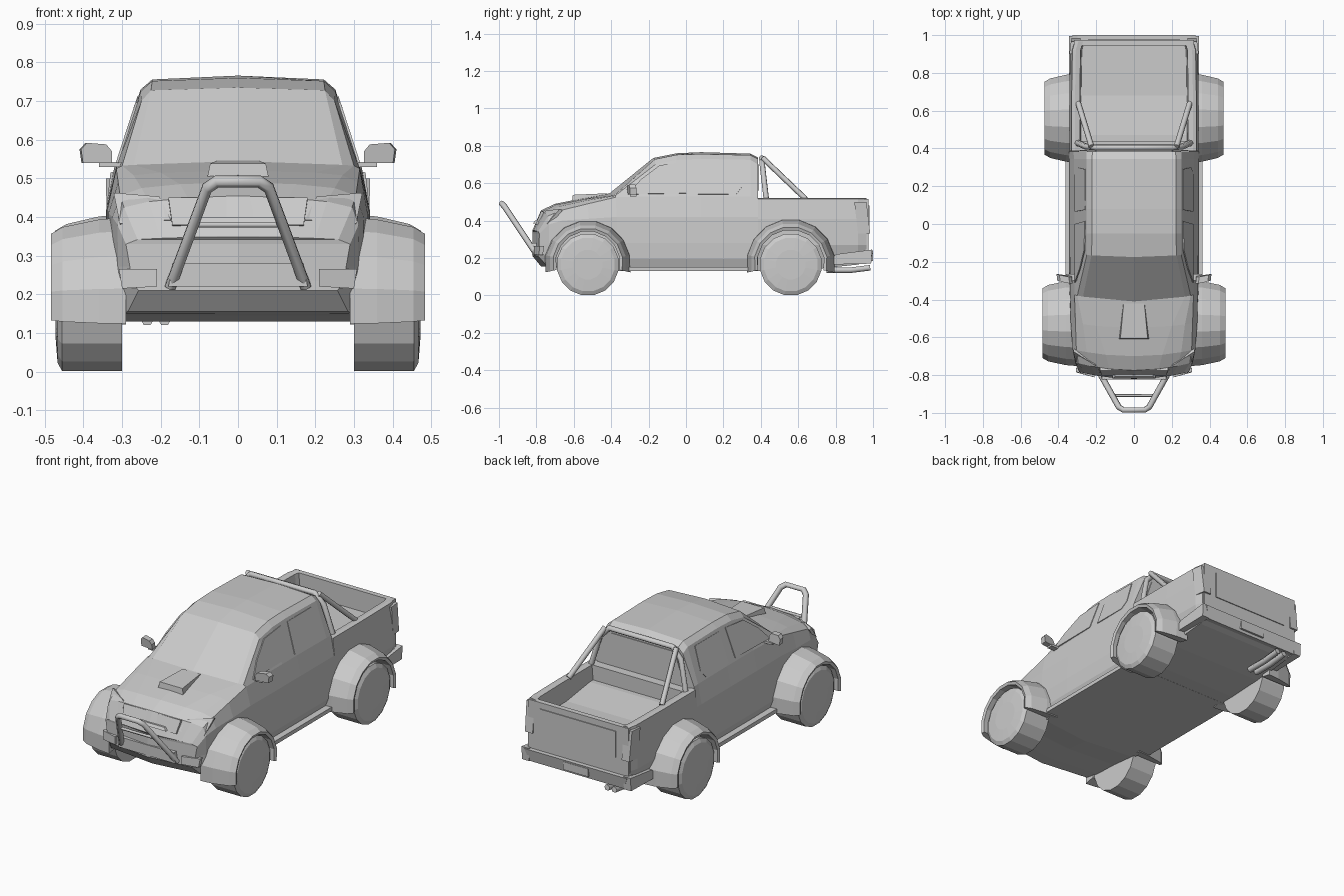
import bpy, bmesh
from math import sin, cos, pi, radians
from mathutils import Vector


def make(name, verts, faces):
    bm = bmesh.new()
    vs = [bm.verts.new(v) for v in verts]
    for f in faces:
        bm.faces.new([vs[i] for i in f])
    bmesh.ops.remove_doubles(bm, verts=bm.verts, dist=0.0005)
    bmesh.ops.recalc_face_normals(bm, faces=bm.faces)
    me = bpy.data.meshes.new(name)
    bm.to_mesh(me)
    bm.free()
    ob = bpy.data.objects.new(name, me)
    bpy.context.collection.objects.link(ob)
    return ob


def loft(name, rings, caps=True):
    n = len(rings[0])
    verts = [p for r in rings for p in r]
    faces = [(k*n+i, k*n+(i+1) % n, (k+1)*n+(i+1) % n, (k+1)*n+i)
             for k in range(len(rings)-1) for i in range(n)]
    if caps:
        faces += [tuple(range(n)), tuple(range((len(rings)-1)*n, len(rings)*n))]
    return make(name, verts, faces)


def mirrored(half):
    return half + [(-x, y, z) for x, y, z in reversed(half[1:-1])]


def plate(name, pts, offset, mirror=False):
    o = Vector(offset)
    for s in ((1, -1) if mirror else (1,)):
        a = [(p[0]*s, p[1], p[2]) for p in pts]
        b = [((p[0]+o.x)*s, p[1]+o.y, p[2]+o.z) for p in pts]
        loft(name, [a, b])


def box(name, x, y, z, mirror=False):
    pts = [(x[0], y[0], z[0]), (x[1], y[0], z[0]), (x[1], y[1], z[0]), (x[0], y[1], z[0])]
    plate(name, pts, (0, 0, z[1]-z[0]), mirror)


def tube(name, pts, r):
    cu = bpy.data.curves.new(name, 'CURVE')
    cu.dimensions = '3D'
    cu.bevel_depth, cu.bevel_resolution, cu.use_fill_caps = r, 1, True
    sp = cu.splines.new('POLY')
    sp.points.add(len(pts)-1)
    for q, p in zip(sp.points, pts):
        q.co = (*p, 1)
    bpy.context.collection.objects.link(bpy.data.objects.new(name, cu))


# Nose and cab: y, bend, bottom z, lower width, then shoulder, belt, roof side, roof edge (x, z), centre z
stations = [
    (-.82, .05, .21, .28, .29, .33, .26, .342, .20, .345, .11, .348, .35),
    (-.775, .05, .155, .31, .312, .38, .295, .425, .23, .44, .13, .45, .455),
    (-.70, .04, .15, .325, .325, .40, .305, .455, .25, .475, .15, .485, .49),
    (-.55, .03, .145, .335, .335, .41, .31, .49, .27, .508, .20, .515, .52),
    (-.41, .04, .13, .342, .338, .42, .315, .525, .30, .533, .27, .535, .545),
    (-.175, .02, .13, .345, .34, .42, .315, .53, .25, .70, .225, .728, .735),
    (-.05, 0, .13, .345, .34, .42, .315, .53, .252, .725, .222, .752, .76),
    (.08, 0, .13, .345, .34, .42, .315, .53, .252, .73, .222, .756, .766),
    (.345, 0, .13, .345, .34, .42, .318, .53, .252, .725, .222, .75, .758),
    (.385, 0, .13, .345, .34, .42, .32, .53, .25, .70, .22, .73, .737),
]


def section(s, flat=False):
    y, bend, zb, w, x4, z4, x5, z5, x6, z6, x7, z7, zc = s
    half = [(0, zb), (w*.92, zb), (w*.99, zb+(z4-zb)*.22), (w, zb+(z4-zb)*.52),
            (x4, z4), (x5, z5), (x6, z6), (x7, z7), (0, zc)]
    if flat:
        return mirrored([(0, y, z) for x, z in half])
    return mirrored([(x, y+bend*(x/.34)**2, z) for x, z in half])


loft("cab_body", [section(stations[0], True)] + [section(s) for s in stations]
     + [section(stations[-1], True)], caps=False)

# Open cargo bed
bed = []
for y, zb, floor, w in ((.386, .13, .43, .342), (.47, .13, .43, .342), (.68, .14, .40, .342),
                        (.92, .165, .40, .338), (.965, .18, .40, .325)):
    bed.append(mirrored([(0, y, zb), (w*.9, y, zb), (w, y, .27), (w, y, .41), (w-.012, y, .515),
                         (w-.03, y, .52), (w-.055, y, .515), (w-.062, y, floor), (0, y, floor)]))
loft("cargo_bed", bed)
box("bed_front_wall", (-.29, .29), (.39, .44), (.40, .515))
plate("tailgate", [(-.318, .945, .2), (.318, .945, .2), (.318, .945, .515), (-.318, .945, .515)], (0, .03, 0))
plate("tailgate_panel", [(-.24, .97, .33), (.24, .97, .33), (.24, .97, .48), (-.24, .97, .48)], (0, .01, 0))
plate("tail_light", [(.29, .92, .33), (.338, .92, .33), (.342, .90, .50), (.29, .90, .50)],
      (-.008, .065, 0), True)

# Rear bumper
bump = [(.26, .80, .17), (.335, .78, .17), (.345, .80, .235), (.34, .965, .245), (.325, .995, .245)]
loft("rear_bumper", [[(x*s, y, z) for x, y, z in
                      ((.30, .93, .18), (.30, .985, .17), (.325, 1.0, .24), (.325, .94, .24))] for s in (-1, 1)])
plate("bumper_end", [(.30, .76, .165), (.30, .99, .17), (.30, .995, .245), (.30, .80, .22)], (.045, 0, 0), True)
box("rear_plate", (-.08, .08), (.985, 1.0), (.185, .23))
for x in (-.19, -.235):
    tube("exhaust_pipe", [(x, .75, .135), (x, .88, .135), (x, .985, .148)], .017)

# Wheels
for y in (-.525, .56):
    for s in (-1, 1):
        rings = [[(s*x, y+r*cos(pi*i/8+pi/16), .165+r*sin(pi*i/8+pi/16)) for i in range(16)]
                 for x, r in ((.30, .167), (.455, .167), (.467, .145), (.472, .08))]
        loft("wheel", rings)

# Wheel arch flares
for y, grow, wide in ((-.525, 0, .484), (.56, .008, .474)):
    for s in (-1, 1):
        rings = []
        for k in range(10):
            a = radians(-12 + k*204/9)
            rings.append([(s*x, y+(r+grow)*cos(a), .172+(r+grow)*sin(a)) for x, r in
                          ((.29, .232), (.36, .226), (wide-.03, .206), (wide, .188), (wide-.006, .172), (.29, .172))])
        loft("wheel_arch", rings)

# Running boards
box("running_board", (.29, .362), (-.33, .34), (.13, .152), True)


# Side windows lying on the leaning cab side
def side_glass(name, pts):
    plate(name, [(.313-(z-.53)*.325, y, z) for y, z in pts], (.006, 0, .002), True)


side_glass("front_side_window", [(-.31, .54), (-.24, .62), (-.14, .695), (.015, .71), (0, .545)])
side_glass("rear_side_window", [(.065, .54), (.075, .71), (.29, .71), (.30, .58), (.27, .54)])
plate("rear_window", [(-.25, .382, .56), (.25, .382, .56), (.20, .382, .70), (-.20, .382, .70)], (0, .008, 0))

# Door mirrors
plate("door_mirror", [(.33, -.275, .54), (.405, -.265, .54), (.41, -.265, .575), (.395, -.27, .592),
                      (.345, -.28, .588), (.33, -.28, .57)], (-.004, -.035, 0), True)
box("mirror_stalk", (.29, .36), (-.30, -.265), (.53, .542), True)

# Bonnet scoop
loft("bonnet_scoop", [[(-.08, -.61, .50), (.08, -.61, .50), (.072, -.605, .538), (-.072, -.605, .538)],
                      [(-.06, -.42, .52), (.06, -.42, .52), (.055, -.42, .546), (-.055, -.42, .546)]])

# Nose details
plate("headlight", [(.17, -.775, .385), (.302, -.73, .375), (.318, -.66, .455), (.20, -.735, .445)],
      (.004, -.014, .008), True)
plate("grille", [(-.17, -.785, .375), (.17, -.785, .375), (.18, -.755, .445), (-.18, -.755, .445)], (0, -.02, .005))
plate("grille_bar", [(-.115, -.80, .385), (.115, -.80, .385), (.10, -.79, .40), (-.10, -.79, .40)], (0, -.018, 0))
plate("fog_light", [(.21, -.79, .22), (.30, -.765, .215), (.308, -.76, .265), (.21, -.79, .265)],
      (0, -.022, 0), True)
plate("lower_intake", [(-.18, -.80, .22), (.18, -.80, .22), (.17, -.80, .28), (-.17, -.80, .28)], (0, -.024, 0))

# Front guard hoop
tube("front_guard", [(-.175, -.80, .22), (-.08, -.97, .475), (-.055, -.985, .492), (.055, -.985, .492),
                     (.08, -.97, .475), (.175, -.80, .22)], .016)
tube("front_guard_crossbar", [(-.115, -.908, .38), (.115, -.908, .38)], .008)

# Roll bar in the bed
tube("roll_hoop", [(-.30, .43, .51), (-.255, .41, .68), (-.20, .405, .735), (.20, .405, .735),
                   (.255, .41, .68), (.30, .43, .51)], .016)
for s in (-1, 1):
    tube("roll_bar_brace", [(s*.225, .41, .735), (s*.295, .64, .515)], .015)
